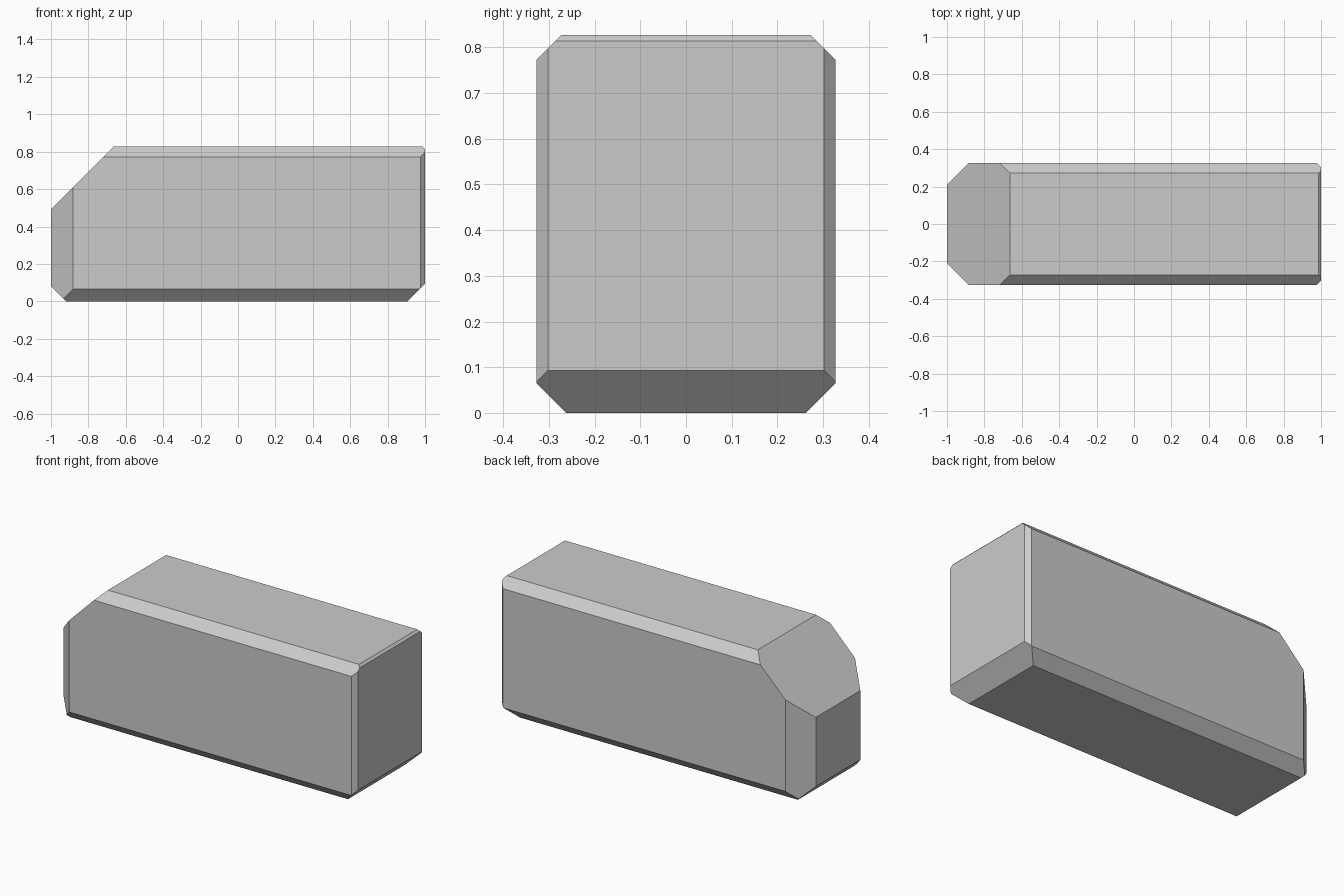
import bpy, bmesh
from mathutils import Vector

if "Cube" in bpy.data.objects:
    bpy.data.objects.remove(bpy.data.objects["Cube"])

LENGTH, WIDTH, HEIGHT = 2.0, 0.654, 0.827

# Rectangular block standing on the ground
bm = bmesh.new()
bmesh.ops.create_cube(bm, size=1)
for v in bm.verts:
    v.co = (v.co.x * LENGTH, v.co.y * WIDTH, (v.co.z + 0.5) * HEIGHT)


def chamfer(direction, distance):
    """Slice off everything where direction . point > distance and cap the cut."""
    n = Vector(direction)
    cut = bmesh.ops.bisect_plane(
        bm, geom=bm.verts[:] + bm.edges[:] + bm.faces[:], dist=1e-6,
        plane_co=n * distance / n.length_squared, plane_no=n, clear_outer=True)
    edges = [e for e in cut["geom_cut"] if isinstance(e, bmesh.types.BMEdge)]
    bmesh.ops.contextual_create(bm, geom=edges)


# End edges: large sloped nose, thin top rear edge, two bottom edges
chamfer((-1, 0, 1), 1.491)
chamfer((1, 0, 1), 1.814)
chamfer((-1, 0, -1), 0.92)
chamfer((1, 0, -1), 0.907)

# Side edges, the same on both sides
for s in (-1, 1):
    chamfer((0, s, 1), 1.1)
    chamfer((0, s, -1), 0.262)
    chamfer((-1, s, 0), 1.209)
    chamfer((1, s, 0), 1.302)

bmesh.ops.recalc_face_normals(bm, faces=bm.faces[:])
mesh = bpy.data.meshes.new("chamfered_block")
bm.to_mesh(mesh)
bm.free()
bpy.context.collection.objects.link(bpy.data.objects.new("chamfered_block", mesh))
